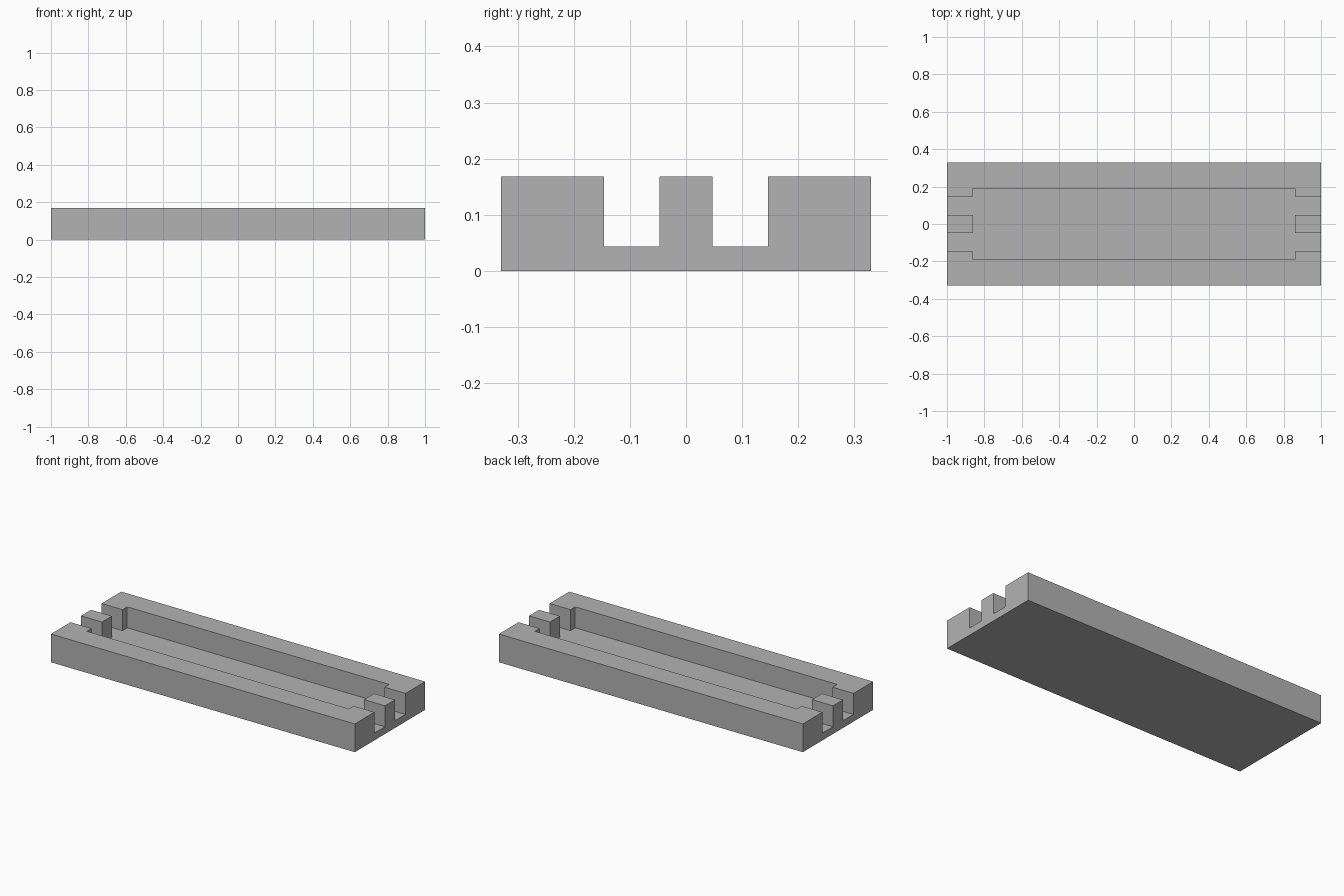
import bpy
import bmesh
import math

cube = bpy.data.objects.get("Cube")
if cube:
    bpy.data.objects.remove(cube, do_unlink=True)

FLOOR_Z, TOP_Z = 0.043, 0.168
END_X, RAIL_Y = 0.862, 0.19
SLOT_IN, SLOT_OUT = 0.047, 0.146

grey = bpy.data.materials.new("plain grey")
grey.use_nodes = True
colour = (0.45, 0.45, 0.45, 1)
grey.diffuse_color = colour
grey.node_tree.nodes["Principled BSDF"].inputs["Base Color"].default_value = colour


def is_raised(face):
    """Side rails, end lips and the centre posts between the slots."""
    c = face.calc_center_median()
    x, y = abs(c.x), abs(c.y)
    return y > RAIL_Y or (x > END_X and (y > SLOT_OUT or y < SLOT_IN))


def extrude_up(bm, faces, height):
    """Raise a region and return its new top faces."""
    new = bmesh.ops.extrude_face_region(bm, geom=faces)["geom"]
    verts = [g for g in new if isinstance(g, bmesh.types.BMVert)]
    bmesh.ops.translate(bm, verts=verts, vec=(0, 0, height))
    return [g for g in new if isinstance(g, bmesh.types.BMFace)]


# Footprint divided along the tray and slot edges
xs = [-1, -END_X, END_X, 1]
half = [SLOT_IN, SLOT_OUT, RAIL_Y, 0.33]
ys = [-y for y in reversed(half)] + half
bm = bmesh.new()
grid = [[bm.verts.new((x, y, 0)) for y in ys] for x in xs]
for a, b in zip(grid, grid[1:]):
    for j in range(len(ys) - 1):
        bm.faces.new((a[j], b[j], b[j + 1], a[j + 1]))

# Base slab, keeping the underside closed
bottom = bm.faces[:]
geom = bmesh.ops.duplicate(bm, geom=bottom)["geom"]
top = extrude_up(bm, [g for g in geom if isinstance(g, bmesh.types.BMFace)], FLOOR_Z)
bmesh.ops.remove_doubles(bm, verts=bm.verts[:], dist=0.0001)

# Rails, lips and posts
extrude_up(bm, [f for f in top if is_raised(f)], TOP_Z - FLOOR_Z)

# Merge coplanar faces into clean flat sides
bmesh.ops.recalc_face_normals(bm, faces=bm.faces[:])
bmesh.ops.dissolve_limit(bm, angle_limit=math.radians(1),
                         verts=bm.verts[:], edges=bm.edges[:])
bmesh.ops.recalc_face_normals(bm, faces=bm.faces[:])

mesh = bpy.data.meshes.new("slotted_tray")
bm.to_mesh(mesh)
bm.free()
mesh.materials.append(grey)
tray = bpy.data.objects.new("slotted_tray", mesh)
bpy.context.collection.objects.link(tray)
